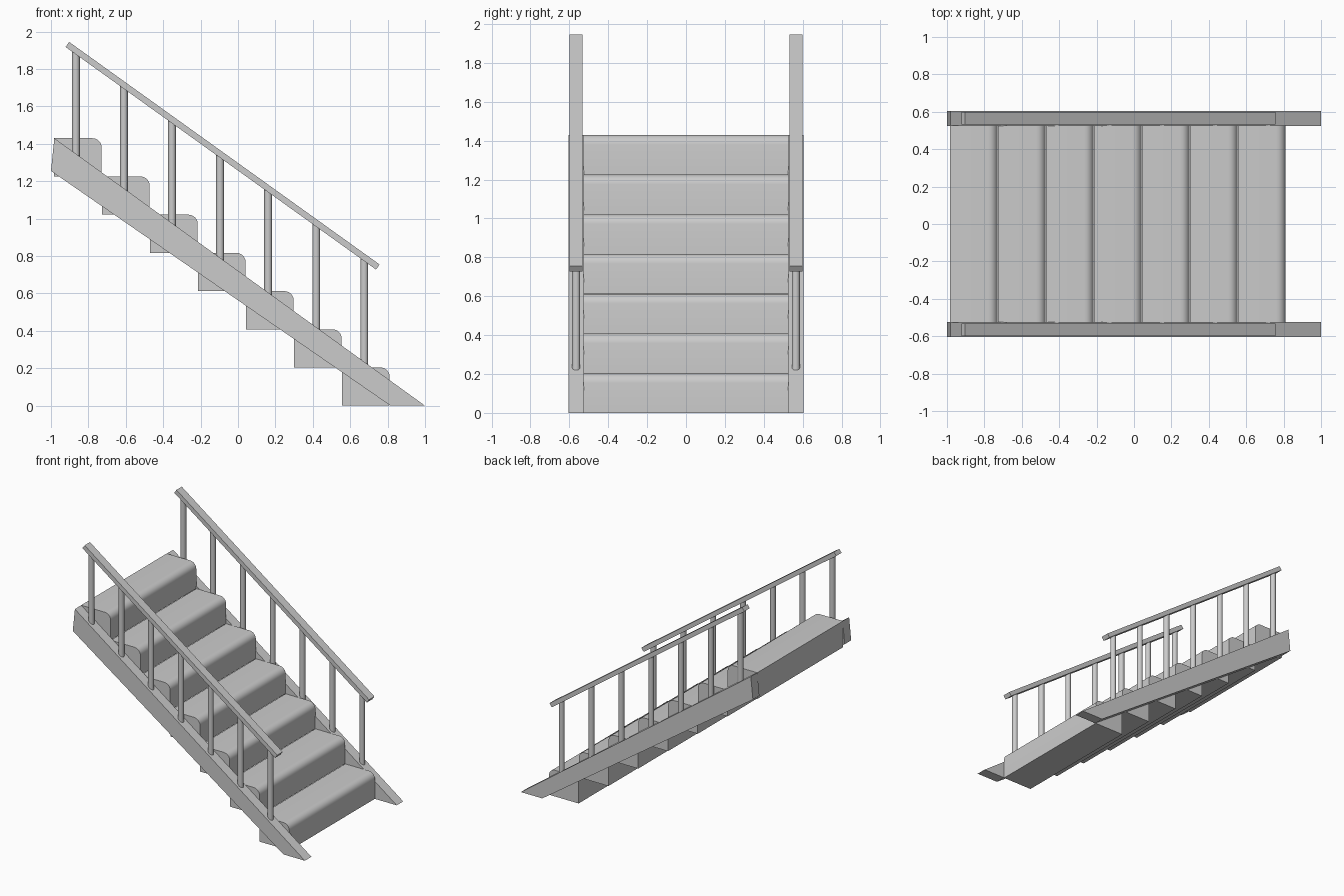
import bpy, bmesh, math

if "Cube" in bpy.data.objects:
    bpy.data.objects.remove(bpy.data.objects["Cube"])

RUN, RISE, N = 0.2566, 0.2043, 7


def extrude_profile(name, pts, y0, y1, smooth=False):
    """Extrude an xz outline along y."""
    bm = bmesh.new()
    a = [bm.verts.new((x, y0, z)) for x, z in pts]
    b = [bm.verts.new((x, y1, z)) for x, z in pts]
    n = len(pts)
    bm.faces.new(a)
    bm.faces.new(b[::-1])
    for i in range(n):
        bm.faces.new((a[i], b[i], b[(i + 1) % n], a[(i + 1) % n]))
    bmesh.ops.recalc_face_normals(bm, faces=bm.faces)
    me = bpy.data.meshes.new(name)
    bm.to_mesh(me)
    bm.free()
    ob = bpy.data.objects.new(name, me)
    bpy.context.collection.objects.link(ob)
    if smooth:
        shade(ob)
    return ob


def shade(ob):
    bpy.ops.object.select_all(action='DESELECT')
    ob.select_set(True)
    bpy.context.view_layer.objects.active = ob
    bpy.ops.object.shade_smooth_by_angle(angle=math.radians(30))


# steps: blocks with a rounded nosing
R = 0.05
for i in range(N):
    x1, z0 = 0.811 - RUN * i, RISE * i
    x0, z1 = x1 - RUN + 0.002, z0 + RISE
    nose = [(x1 - R + R * math.cos(math.radians(t)), z1 - R + R * math.sin(math.radians(t)))
            for t in range(0, 91, 15)]
    extrude_profile(f"step_{i + 1}", [(x0, z0), (x1, z0)] + nose + [(x0, z1)],
                    -0.527, 0.527, True)

stringer = [(-0.982, 1.43), (-1.0, 1.255), (0.815, 0.0), (1.0, 0.0)]
rail = [(-0.903, 1.945), (-0.922, 1.918), (0.738, 0.728), (0.757, 0.755)]

for side, s in (("front", -1), ("back", 1)):
    # sloped side boards and handrails
    extrude_profile(f"stringer_{side}", stringer, s * 0.525, s * 0.605)
    extrude_profile(f"handrail_{side}", rail, s * 0.532, s * 0.598)
    # round balusters
    for i in range(N):
        x = 0.675 - 0.257 * i
        zb = 1.43 * (1.0 - x) / 1.982 - 0.02
        zt = 1.918 + (x + 0.922) * (0.728 - 1.918) / 1.66 + 0.015
        bpy.ops.mesh.primitive_cylinder_add(vertices=24, radius=0.021, depth=zt - zb,
                                            location=(x, s * 0.565, (zb + zt) / 2))
        ob = bpy.context.object
        ob.name = f"baluster_{side}_{i + 1}"
        shade(ob)
